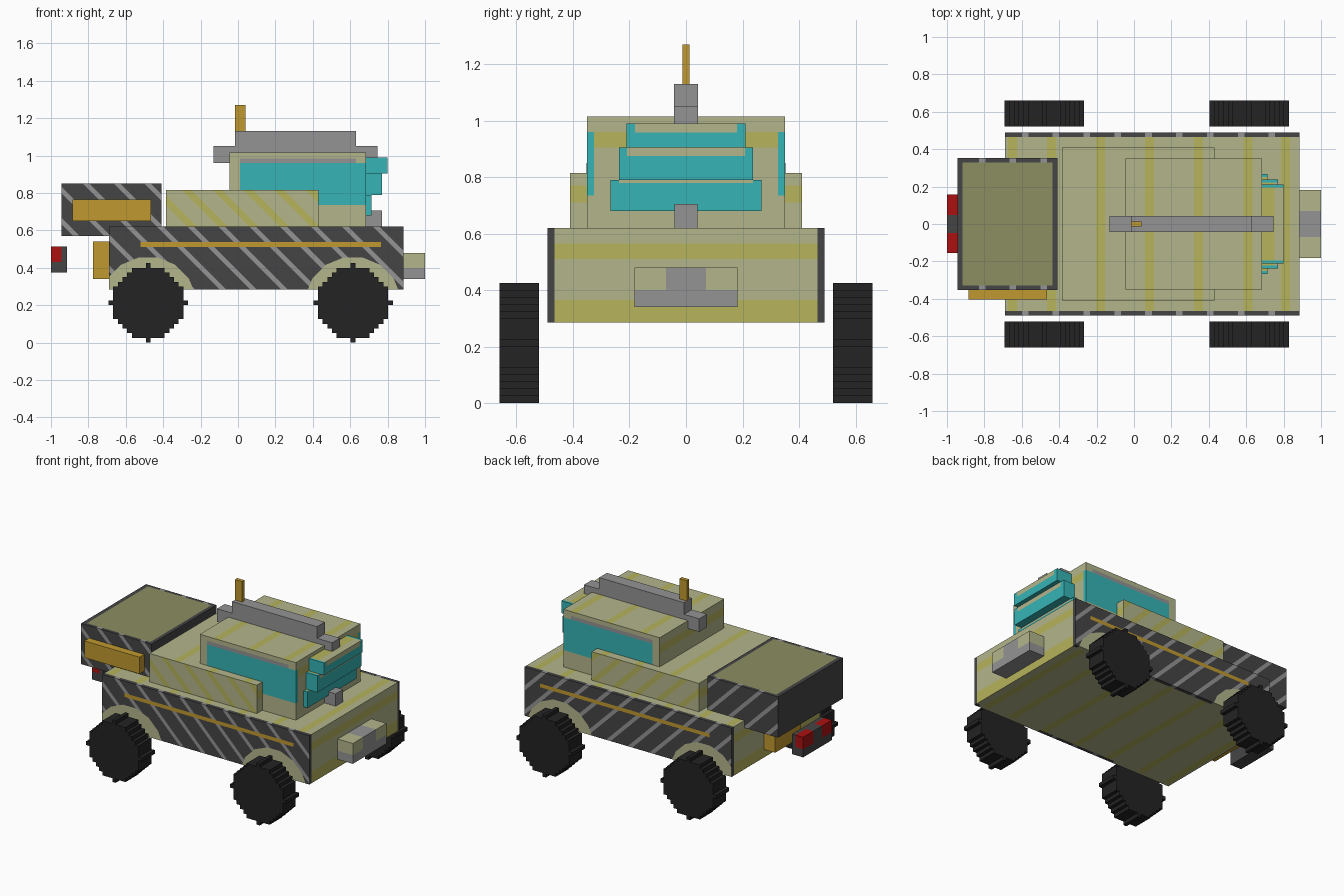
import bpy, bmesh, math
from mathutils import Vector

if "Cube" in bpy.data.objects:
    bpy.data.objects.remove(bpy.data.objects["Cube"], do_unlink=True)


def srgb(r, g, b):
    def lin(v):
        v /= 255
        return v / 12.92 if v <= 0.04045 else ((v + 0.055) / 1.055) ** 2.4
    return (lin(r), lin(g), lin(b), 1)


COLOURS = {
    "khaki": srgb(180, 182, 139), "yellow": srgb(182, 179, 92),
    "charcoal": srgb(69, 69, 69), "grey": srgb(148, 148, 148),
    "teal": srgb(54, 180, 182), "amber": srgb(192, 153, 46),
    "black": srgb(35, 35, 35), "red": srgb(172, 16, 16),
    "olive": srgb(140, 142, 97),
}
NAMES = list(COLOURS)
MATS = []
for key, col in COLOURS.items():
    m = bpy.data.materials.new(key)
    m.diffuse_color = col
    m.use_nodes = True
    m.node_tree.nodes["Principled BSDF"].inputs["Base Color"].default_value = col
    MATS.append(m)


def finish(name, bm):
    me = bpy.data.meshes.new(name)
    bm.to_mesh(me)
    bm.free()
    for m in MATS:
        me.materials.append(m)
    ob = bpy.data.objects.new(name, me)
    bpy.context.collection.objects.link(ob)
    return ob


def box(name, x, y, z, colour, cuts=()):
    """Box from three ranges; colour is a name or a rule(centre, normal)."""
    bm = bmesh.new()
    bmesh.ops.create_cube(bm, size=1)
    for v in bm.verts:
        v.co = Vector([(r[0] + r[1]) / 2 + c * (r[1] - r[0])
                       for r, c in zip((x, y, z), v.co)])
    for point, normal in cuts:
        bmesh.ops.bisect_plane(bm, geom=bm.verts[:] + bm.edges[:] + bm.faces[:],
                               dist=1e-5, plane_co=point, plane_no=normal)
    bm.normal_update()
    for f in bm.faces:
        c = colour if isinstance(colour, str) else colour(f.calc_center_median(), f.normal)
        f.material_index = NAMES.index(c)
    return finish(name, bm)


def axis_cuts(axis, *values):
    n = Vector([float(i == axis) for i in range(3)])
    return [(n * v, n) for v in values]


# Diagonal stripes running down towards the front
PITCH, START = 0.165, 0.185


def diagonal_cuts(width, lo, hi):
    k0, k1 = math.floor((lo - START) / PITCH), math.ceil((hi - START) / PITCH)
    return [((START + k * PITCH + d, 0, 0), (1, 0, 1))
            for k in range(k0, k1 + 1) for d in (0, width)]


def on_diagonal(c, width):
    return (c.x + c.z - START) % PITCH < width


# Cross bands on the khaki tops
BANDS = (-0.65, -0.44, -0.18, 0.083, 0.345, 0.61, 0.81)
BAND_CUTS = axis_cuts(0, *[b + d for b in BANDS for d in (-0.024, 0.024)])


def on_band(c):
    return any(abs(c.x - b) < 0.024 for b in BANDS)


def banded(end_bands, diagonal=False):
    def rule(c, n):
        if abs(n.z) > 0.5:
            hit = on_band(c)
        elif abs(n.x) > 0.5:
            hit = any(a < c.z < b for a, b in end_bands)
        else:
            hit = diagonal and on_diagonal(c, 0.05)
        return "yellow" if hit else "khaki"
    return rule


# Chassis body
box("body", (-0.69, 0.885), (-0.465, 0.465), (0.285, 0.62),
    banded([(0.285, 0.365), (0.51, 0.565)]),
    BAND_CUTS + axis_cuts(2, 0.365, 0.51, 0.565))

# Striped side panels with wheel arches and a long trim line
AXLES = (-0.48, 0.615)
ARCH_Z, ARCH_R = 0.2, 0.255
TANGENTS = [Vector((math.cos(a), 0, math.sin(a)))
            for a in (math.pi * i / 8 for i in range(9))]
ARCH_CUTS = [(Vector((x, 0, ARCH_Z)) + t * ARCH_R, t) for x in AXLES for t in TANGENTS]


def panel_rule(c, n):
    if abs(n.x) > 0.5:
        return "charcoal"
    for x in AXLES:
        d = c - Vector((x, 0, ARCH_Z))
        if all(d.dot(t) < ARCH_R for t in TANGENTS):
            return "khaki"
    if abs(n.y) > 0.5 and -0.52 < c.x < 0.765 and 0.512 < c.z < 0.537:
        return "amber"
    return "grey" if on_diagonal(c, 0.035) else "charcoal"


for side, ys in (("right", (-0.49, -0.465)), ("left", (0.465, 0.49))):
    box(side + "_side_panel", (-0.69, 0.885), ys, (0.285, 0.62), panel_rule,
        ARCH_CUTS + diagonal_cuts(0.035, -0.41, 1.51)
        + axis_cuts(0, -0.52, 0.765) + axis_cuts(2, 0.512, 0.537))

# Raised deck
box("deck", (-0.385, 0.43), (-0.41, 0.41), (0.62, 0.815),
    banded([(0.71, 0.77)], True),
    BAND_CUTS + diagonal_cuts(0.05, 0.23, 1.25) + axis_cuts(2, 0.71, 0.77))


# Cabin with side windows that wrap onto its front corners
def cabin_rule(c, n):
    if abs(n.y) > 0.5 and c.x > 0.01:
        if 0.735 < c.z < 0.96:
            return "teal"
        if 0.96 < c.z < 0.985 and c.x < 0.63:
            return "grey"
    if n.x > 0.5 and abs(c.y) > 0.325 and 0.735 < c.z < 0.96:
        return "teal"
    return banded([(0.905, 0.96)])(c, n)


box("cabin", (-0.045, 0.685), (-0.35, 0.35), (0.62, 1.015), cabin_rule,
    BAND_CUTS + axis_cuts(0, 0.01, 0.63) + axis_cuts(1, -0.325, 0.325)
    + axis_cuts(2, 0.735, 0.905, 0.96, 0.985))

# Stepped windscreen: three slabs with a khaki lip on each
for i, (x1, w, z0, z1, lip) in enumerate([(0.715, 0.267, 0.68, 0.79, 0.01),
                                         (0.77, 0.238, 0.79, 0.905, 0.03),
                                         (0.80, 0.21, 0.905, 0.99, 0.032)]):
    def slab_rule(c, n, w=w, z1=z1, lip=lip):
        if abs(c.y) < w - 0.03 and c.z > z1 - lip and n.x > 0.5:
            return "khaki"
        if n.z > 0.5 and abs(c.y) < w - 0.015:
            return "yellow" if c.x < 0.75 else "khaki"
        return "teal"
    box("windscreen_slab_%d" % (i + 1), (0.685, x1), (-w, w), (z0, z1), slab_rule,
        axis_cuts(1, -w + 0.03, w - 0.03, -w + 0.015, w - 0.015)
        + axis_cuts(2, z1 - lip) + axis_cuts(0, 0.75))

# Bonnet nub, roof beam with lower ends, aerial
box("bonnet_nub", (0.685, 0.77), (-0.04, 0.04), (0.62, 0.705), "grey")
box("roof_beam", (-0.015, 0.63), (-0.042, 0.042), (1.0, 1.13), "grey")
box("roof_beam_rear_end", (-0.13, -0.015), (-0.042, 0.042), (0.96, 1.05), "grey")
box("roof_beam_front_end", (0.63, 0.745), (-0.042, 0.042), (0.99, 1.05), "grey")
box("aerial", (-0.015, 0.04), (-0.013, 0.013), (1.13, 1.27), "amber")


# Rear cargo box with an olive lid and a side locker
def cargo_rule(c, n):
    if n.z > 0.5 and -0.917 < c.x < -0.435 and abs(c.y) < 0.33:
        return "olive"
    if abs(n.x) < 0.5 and on_diagonal(c, 0.035):
        return "grey"
    return "charcoal"


box("cargo_box", (-0.945, -0.41), (-0.352, 0.352), (0.57, 0.85), cargo_rule,
    diagonal_cuts(0.035, -0.38, 0.45) + axis_cuts(0, -0.917, -0.435)
    + axis_cuts(1, -0.33, 0.33))
box("side_locker", (-0.885, -0.465), (-0.403, -0.352), (0.65, 0.765), "amber")

# Rear hitch block and tail lights
box("hitch_block", (-0.775, -0.69), (-0.14, 0.14), (0.34, 0.54), "amber")
box("tail_light_bar", (-1.0, -0.915), (-0.155, 0.157), (0.375, 0.513),
    lambda c, n: "red" if c.x < -0.943 and c.z > 0.43 and abs(c.y) > 0.047 else "charcoal",
    axis_cuts(0, -0.943) + axis_cuts(1, -0.047, 0.047) + axis_cuts(2, 0.43))

# Front bumper
box("front_bumper", (0.885, 1.0), (-0.182, 0.182), (0.34, 0.48),
    lambda c, n: "grey" if c.z < 0.40 or abs(c.y) < 0.07 else "khaki",
    axis_cuts(1, -0.07, 0.07) + axis_cuts(2, 0.40))

# Stepped wheels: half-width in cells for each row from the axle outwards
CELL = 0.025
HALF = (8, 7, 7, 7, 6, 5, 4, 3, 0)


def wheel(name, x, y0, y1, z):
    outline = []
    for row in range(-8, 9):
        w = HALF[abs(row)] + 0.5
        outline += [(w, row - 0.5), (w, row + 0.5)]
    outline += [(-a, b) for a, b in reversed(outline)]
    # drop repeated corners where neighbouring rows are equally wide
    outline = [p for i, p in enumerate(outline) if p != outline[i - 1]]
    bm = bmesh.new()
    face = bm.faces.new([bm.verts.new((x + a * CELL, y0, z + b * CELL)) for a, b in outline])
    side = bmesh.ops.extrude_face_region(bm, geom=[face])["geom"]
    bmesh.ops.translate(bm, vec=(0, y1 - y0, 0),
                        verts=[g for g in side if isinstance(g, bmesh.types.BMVert)])
    bmesh.ops.recalc_face_normals(bm, faces=bm.faces)
    for f in bm.faces:
        f.material_index = NAMES.index("black")
    finish(name, bm)


for end, x in zip(("rear", "front"), AXLES):
    wheel(end + "_right_wheel", x, -0.66, -0.52, 0.2125)
    wheel(end + "_left_wheel", x, 0.52, 0.66, 0.2125)
